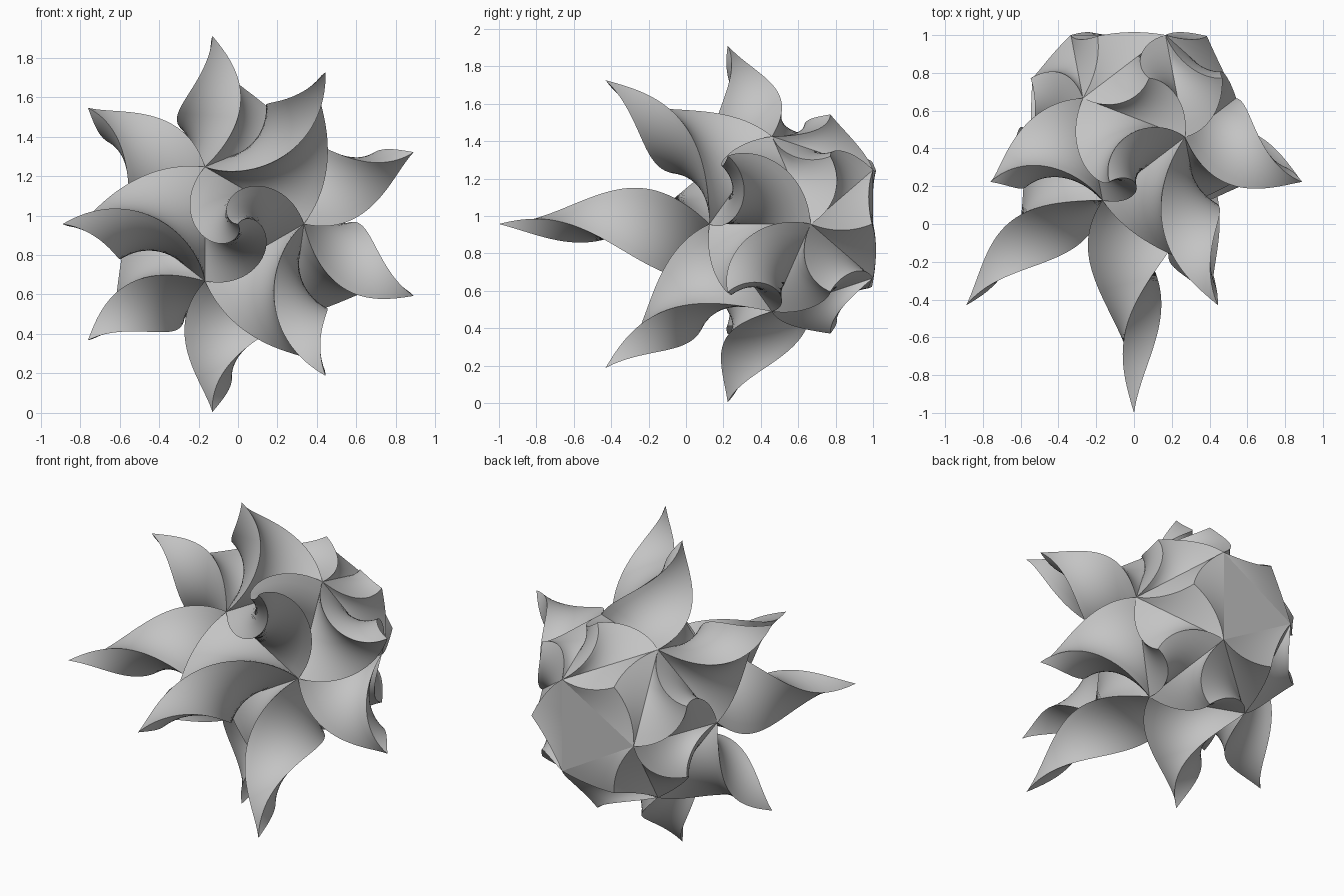
import bpy, bmesh, math
from mathutils import Vector, Matrix

cube = bpy.data.objects.get("Cube")
if cube:
    bpy.data.objects.remove(cube)

FACE_R = 0.334                      # centre to corner of one core triangle
FACE_D = FACE_R * 1.309             # core centre to triangle plane
PHI = (1 + 5 ** 0.5) / 2
CENTRE = Vector((0, 0.563, 0.957))
LEVELS, SEG = 36, 8
# Spike height for each ring of faces, from the front face to the back
HEIGHTS = {1.0: 1.126, 0.75: 0.895, 0.33: 0.583, -0.33: 0.19, -0.75: 0.142}

grey = bpy.data.materials.new("warm_grey")
grey.use_nodes = True
grey.diffuse_color = (0.55, 0.55, 0.55, 1)
grey.node_tree.nodes["Principled BSDF"].inputs["Base Color"].default_value = grey.diffuse_color


def core_mesh():
    """Icosahedron with one triangle facing the front."""
    bm = bmesh.new()
    inner = FACE_D / PHI ** 3
    rings = [(FACE_R, -FACE_D, 0), (FACE_R * PHI, -inner, 60),
             (FACE_R * PHI, inner, 0), (FACE_R, FACE_D, 60)]
    for radius, y, phase in rings:
        for k in range(3):
            a = math.radians(phase + 120 * k)
            bm.verts.new((radius * math.cos(a), y, radius * math.sin(a)))
    bmesh.ops.convex_hull(bm, input=bm.verts)
    bmesh.ops.recalc_face_normals(bm, faces=bm.faces)
    return bm


def add_object(name, bm):
    mesh = bpy.data.meshes.new(name)
    bm.to_mesh(mesh)
    bm.free()
    mesh.materials.append(grey)
    obj = bpy.data.objects.new(name, mesh)
    obj.location = CENTRE
    bpy.context.collection.objects.link(obj)


def twisted_spike(name, corners, normal, height, twist):
    """Triangle that shrinks and turns as it rises to a point."""
    bm = bmesh.new()
    centre = sum(corners, Vector()) / 3
    outline = [corners[k].lerp(corners[(k + 1) % 3], j / SEG) - centre
               for k in range(3) for j in range(SEG)]
    n = len(outline)
    rows = []
    for i in range(LEVELS):
        t = i / LEVELS
        turn = Matrix.Rotation(twist * t, 3, normal)
        base = centre + normal * height * t
        rows.append([bm.verts.new(base + turn @ p * (1 - t)) for p in outline])
    tip = bm.verts.new(centre + normal * height)
    for low, high in zip(rows, rows[1:]):
        for j in range(n):
            m = (j + 1) % n
            bm.faces.new((low[j], low[m], high[m], high[j]))
    for j in range(n):
        bm.faces.new((rows[-1][j], rows[-1][(j + 1) % n], tip))
    for f in bm.faces:
        f.smooth = True
    # Keep the three spiral ridges crisp
    for j in range(0, n, SEG):
        ridge = [row[j] for row in rows] + [tip]
        for a, b in zip(ridge, ridge[1:]):
            bm.edges.get((a, b)).smooth = False
    add_object(name, bm)


# One spike on each core face, tallest at the front; the back stays flat
core = core_mesh()
for i, face in enumerate(core.faces):
    normal = face.normal.copy()
    facing = -normal.y
    corners = [v.co.copy() for v in face.verts]
    if facing < -0.9:
        flat = bmesh.new()
        flat.faces.new([flat.verts.new(p) for p in corners])
        add_object("back_base", flat)
        continue
    key = min(HEIGHTS, key=lambda k: abs(k - facing))
    twisted_spike("twisted_spike_%02d" % i, corners, normal,
                  HEIGHTS[key], math.pi * (1 + facing) / 2)
core.free()
